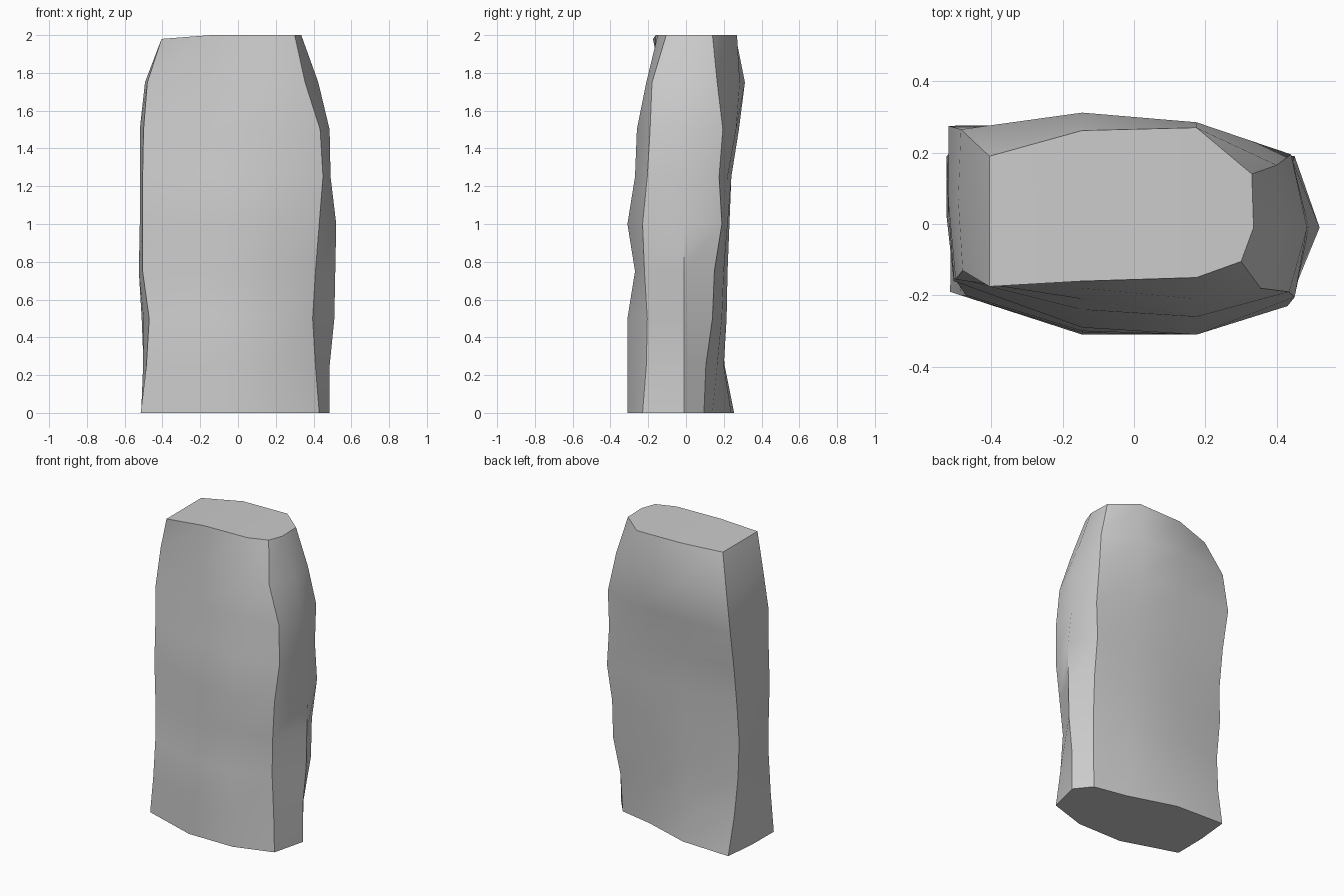
import bpy, bmesh, math

if "Cube" in bpy.data.objects:
    bpy.data.objects.remove(bpy.data.objects["Cube"])

# Outline of the stone at nine heights, from base to top, one list per corner line
FLX = [-.515, -.485, -.47, -.505, -.505, -.505, -.50, -.48, -.405]
FLY = [-.19, -.20, -.20, -.15, -.16, -.15, -.155, -.13, -.175]
F1Y = [-.31, -.305, -.30, -.265, -.29, -.24, -.21, -.18, -.16]
F2Y = [-.31, -.31, -.31, -.27, -.31, -.27, -.26, -.21, -.15]
FRX = [.43, .41, .395, .41, .43, .45, .435, .355, .30]
FRY = [-.23, -.21, -.205, -.22, -.23, -.205, -.19, -.18, -.105]
RX = [.485, .485, .51, .515, .52, .49, .485, .425, .335]
BRX = [.40, .41, .44, .44, .45, .445, .44, .40, .33]
BRY = [.095, .105, .14, .15, .19, .175, .195, .165, .14]
B2Y = [.14, .165, .19, .20, .22, .22, .265, .285, .27]
B1Y = [.24, .20, .215, .22, .23, .24, .28, .312, .262]
BLX = [-.49, -.50, -.51, -.525, -.515, -.515, -.52, -.485, -.405]
BLY = [.255, .205, .18, .19, .20, .23, .275, .265, .19]
X1, X2 = -.145, .175


def ring(i):
    """Ten points around the stone, starting at the front left corner."""
    left = ((FLX[i] + BLX[i]) / 2 - (.01 if i < 8 else 0), (FLY[i] + BLY[i]) / 2)
    return [(FLX[i], FLY[i]), (X1, F1Y[i]), (X2, F2Y[i]), (FRX[i], FRY[i]),
            (RX[i], -.01), (BRX[i], BRY[i]), (X2, B2Y[i]), (X1, B1Y[i]),
            (BLX[i], BLY[i]), left]


bm = bmesh.new()
rings = []
for i in range(9):
    row = []
    for x, y in ring(i):
        z = i * .25
        if i == 8 and x < -.3:
            z -= .02  # the top dips at the left end
        row.append(bm.verts.new((x, y, z)))
    rings.append(row)

# Sides
for a, b in zip(rings, rings[1:]):
    for k in range(10):
        n = (k + 1) % 10
        bm.faces.new((a[k], a[n], b[n], b[k]))

# Top and base
for row in (rings[0], rings[-1]):
    for idx in ((0, 1, 7, 8, 9), (1, 2, 6, 7), (2, 3, 4, 5, 6)):
        bm.faces.new([row[k] for k in idx])

bmesh.ops.recalc_face_normals(bm, faces=bm.faces)
mesh = bpy.data.meshes.new("standing_stone")
bm.to_mesh(mesh)
bm.free()

stone = bpy.data.objects.new("standing_stone", mesh)
bpy.context.collection.objects.link(stone)
bpy.context.view_layer.objects.active = stone
stone.select_set(True)
bpy.ops.object.shade_smooth_by_angle(angle=math.radians(36))
